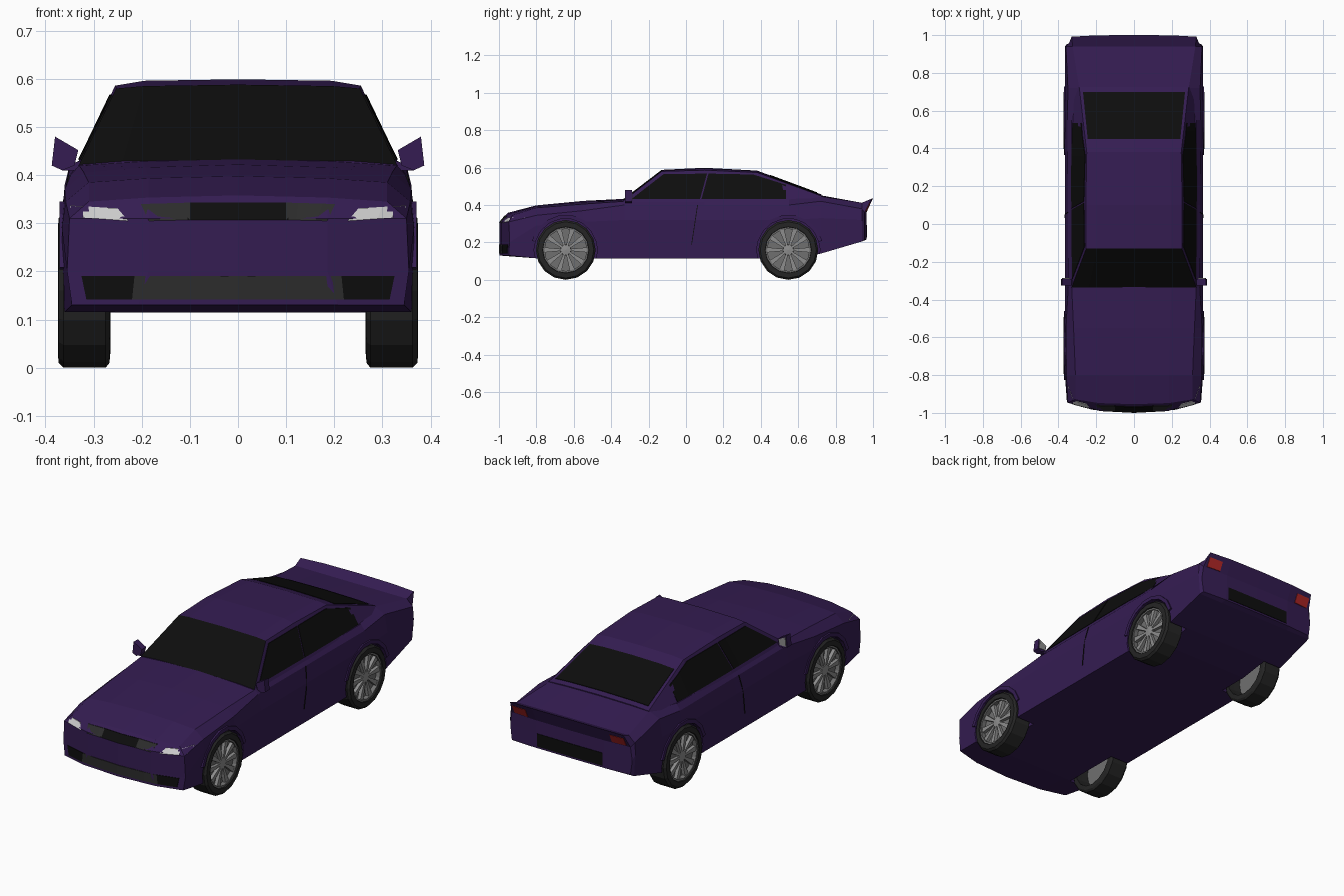
import bpy, bmesh, math
from mathutils import Vector
from mathutils.bvhtree import BVHTree

if "Cube" in bpy.data.objects:
    bpy.data.objects.remove(bpy.data.objects["Cube"])


def material(name, r, g, b):
    m = bpy.data.materials.new(name)
    m.diffuse_color = (r, g, b, 1)
    m.use_nodes = True
    m.node_tree.nodes["Principled BSDF"].inputs["Base Color"].default_value = m.diffuse_color
    return m


PAINT = material("paint", 0.035, 0.012, 0.085)
GLASS = material("glass", 0.004, 0.004, 0.004)
TRIM = material("trim", 0.025, 0.025, 0.025)
TYRE = material("rubber", 0.018, 0.018, 0.018)
RIM = material("rim", 0.16, 0.16, 0.16)
SPOKE = material("spoke", 0.27, 0.27, 0.27)
LAMP = material("lamp", 0.75, 0.75, 0.75)
TAIL = material("tail", 0.45, 0.02, 0.02)


def finish(bm, name, mats, mirror=True):
    """Mirror across x, weld, make the object; return it with its BVH."""
    if mirror:
        geom = bmesh.ops.duplicate(bm, geom=bm.verts[:] + bm.edges[:] + bm.faces[:])["geom"]
        copies = [g for g in geom if isinstance(g, bmesh.types.BMVert)]
        bmesh.ops.scale(bm, vec=(-1, 1, 1), verts=copies)
    bmesh.ops.remove_doubles(bm, verts=bm.verts[:], dist=1e-5)
    bmesh.ops.recalc_face_normals(bm, faces=bm.faces[:])
    tree = BVHTree.FromBMesh(bm)
    me = bpy.data.meshes.new(name)
    bm.to_mesh(me)
    bm.free()
    for m in mats:
        me.materials.append(m)
    ob = bpy.data.objects.new(name, me)
    bpy.context.collection.objects.link(ob)
    return ob, tree


def loft(bm, rows):
    """Skin half cross-sections; returns vert rows and faces[row][column]."""
    vr = [[bm.verts.new(p) for p in r] for r in rows]
    fs = [[bm.faces.new((a[i], a[i + 1], b[i + 1], b[i])) for i in range(len(a) - 1)]
          for a, b in zip(vr, vr[1:])]
    return vr, fs


def prism(bm, pts, axis, a, b):
    place = (lambda u, v, t: (t, u, v)) if axis == "x" else (lambda u, v, t: (u, t, v))
    lo = [bm.verts.new(place(u, v, a)) for u, v in pts]
    hi = [bm.verts.new(place(u, v, b)) for u, v in pts]
    bm.faces.new(lo)
    bm.faces.new(hi)
    for i in range(len(pts)):
        j = (i + 1) % len(pts)
        bm.faces.new((lo[i], lo[j], hi[j], hi[i]))


def lathe(bm, prof, cy, cz, n=16):
    """Spin an (x, radius) profile about a wheel axle."""
    rows = []
    for k in range(n + 1):
        a = 2 * math.pi * k / n
        rows.append([(x, cy + r * math.sin(a), cz - r * math.cos(a)) for x, r in prof])
    loft(bm, rows)
    bmesh.ops.remove_doubles(bm, verts=bm.verts[:], dist=1e-5)


def decal(name, mat, tree, d, low, high, n=4, mirror=False):
    """Thin panel between two 2D polylines, projected along d onto a surface."""
    d = Vector(d)

    def lift(u, v):
        p = Vector((0, u, v)) if d.x else Vector((u, 0, v)) if d.y else Vector((u, v, 0))
        hit = tree.ray_cast(p - 3 * d, d)[0]
        return hit if hit else p

    def resample(line):
        out = [Vector(line[0])]
        for a, b in zip(line, line[1:]):
            out += [Vector(a).lerp(Vector(b), k / n) for k in range(1, n + 1)]
        return [lift(*p) for p in out]

    bm = bmesh.new()
    lo, hi = resample(low), resample(high)
    rows = [[a - d * .003, b - d * .003, b + d * .004, a + d * .004, a - d * .003]
            for a, b in zip(lo, hi)]
    vr, _ = loft(bm, rows)
    bm.faces.new(vr[0][:4])
    bm.faces.new(vr[-1][:4])
    return finish(bm, name, [mat], mirror)


# Lower body: y, top centre z, top edge z/w, shoulder z/w, side z/w, sill z/w
STATIONS = [
    (-.997, .358, .345, .31, .31, .35, .20, .355, .13, .345),
    (-.80, .398, .385, .31, .345, .358, .29, .366, .115, .361),
    (-.55, .422, .405, .32, .37, .360, .31, .367, .115, .361),
    (-.33, .433, .420, .33, .40, .348, .32, .366, .115, .361),
    (.10, .430, .425, .33, .40, .350, .32, .366, .115, .361),
    (.55, .430, .430, .33, .40, .352, .32, .367, .115, .361),
    (.72, .452, .446, .29, .42, .350, .33, .366, .14, .360),
    (.94, .412, .412, .325, .38, .360, .32, .365, .205, .355),
    (.965, .437, .432, .33, .36, .345, .29, .355, .215, .345)]


def body_point(x, y, z):
    if y < -.99:      # bowed, raked nose
        y += .055 * (x / .36) ** 2.6 + .9 * max(0, z - .31)
    elif y > .96:     # tail lip leaning back
        y += .035 * min(1, max(0, (z - .36) / .07)) - .012 * (x / .36) ** 4
    return (x, y, z)


bm = bmesh.new()
rows = []
for y, zc, zt, wt, zs, ws, zm, wm, zb, wb in STATIONS:
    half = [(0, zc), (.6 * wt, .65 * zc + .35 * zt), (wt, zt), (ws, zs), (wm, zm),
            (wb, zb), (.6 * wb, zb), (0, zb)]
    rows.append([body_point(x, y, z) for x, z in half])
vr, _ = loft(bm, rows)
for r, s in ((vr[0], STATIONS[0]), (vr[-1], STATIONS[-1])):
    y, wt, zs, zm = s[0], s[3], s[4], s[6]
    inner = [[bm.verts.new(body_point(x, y, z)) for x in (0, .6 * wt)] for z in (zs, zm)]
    grid = [r[0:3], inner[0] + [r[3]], inner[1] + [r[4]], [r[7], r[6], r[5]]]
    for a, b in zip(grid, grid[1:]):
        for i in range(2):
            bm.faces.new((a[i], a[i + 1], b[i + 1], b[i]))
body, body_tree = finish(bm, "body", [PAINT])

# Cabin: y, roof centre z, roof flat w, edge z/w, base z/w
CABIN = [(-.335, .432, .24, .422, .33, .405, .333), (-.13, .588, .195, .58, .253, .41, .338),
         (.10, .599, .195, .586, .255, .41, .340), (.38, .584, .19, .574, .25, .41, .340),
         (.725, .456, .20, .448, .29, .40, .335)]
bm = bmesh.new()
vr, fs = loft(bm, [[(0, y, zt), (wt, y, zt - .003), (we, y, ze), (wb, y, zb), (0, y, zb)]
                   for y, zt, wt, ze, we, zb, wb in CABIN])
bm.faces.new(vr[0])
bm.faces.new(vr[-1])
for f in fs[0][:2]:   # windscreen
    f.material_index = 1
cabin, cabin_tree = finish(bm, "cabin", [PAINT, GLASS])

# Side and rear glass
SIDE, FRONT, BACK, DOWN = (-1, 0, 0), (0, 1, 0), (0, -1, 0), (0, 0, -1)
decal("front_side_window", GLASS, cabin_tree, SIDE, [(-.29, .432), (-.12, .432), (.075, .432)],
      [(-.285, .437), (-.12, .565), (.112, .568)], mirror=True)
decal("rear_side_window", GLASS, cabin_tree, SIDE, [(.083, .432), (.36, .432), (.535, .432)],
      [(.12, .568), (.36, .563), (.535, .508)], mirror=True)
decal("rear_window", GLASS, cabin_tree, DOWN, [(-.245, .45), (.245, .45)],
      [(-.27, .70), (.27, .70)], n=6)

# Door shut line
decal("door_line", GLASS, body_tree, SIDE, [(.028, .19), (.06, .40)],
      [(.032, .19), (.064, .40)], mirror=True)

# Nose and tail details
decal("upper_grille", GLASS, body_tree, FRONT, [(-.105, .307), (.105, .307)],
      [(-.105, .343), (.105, .343)])
decal("upper_grille_side", TRIM, body_tree, FRONT, [(.10, .307), (.185, .305)],
      [(.10, .343), (.202, .34)], mirror=True)
decal("headlight", LAMP, body_tree, FRONT, [(.228, .305), (.352, .314)],
      [(.25, .331), (.348, .337)], mirror=True)
decal("lower_grille", TRIM, body_tree, FRONT, [(-.22, .142), (.22, .142)],
      [(-.215, .19), (.215, .19)], n=6)
decal("lower_grille_side", GLASS, body_tree, FRONT, [(.22, .142), (.315, .142)],
      [(.215, .19), (.325, .19)], mirror=True)
decal("tail_light", TAIL, body_tree, BACK, [(.245, .365), (.325, .365)],
      [(.245, .41), (.325, .41)], mirror=True)
decal("plate_recess", GLASS, body_tree, BACK, [(-.19, .225), (.19, .225)],
      [(-.19, .292), (.19, .292)], n=6)

# Door mirrors
bm = bmesh.new()
prism(bm, [(.332, .452), (.38, .48), (.387, .42), (.365, .41), (.34, .42)], "y", -.325, -.29)
prism(bm, [(.325, .41), (.365, .41), (.365, .42), (.325, .43)], "y", -.315, -.295)
finish(bm, "door_mirror", [PAINT])
bm = bmesh.new()
prism(bm, [(.338, .451), (.376, .472), (.381, .423), (.344, .424)], "y", -.291, -.286)
finish(bm, "mirror_glass", [SPOKE])

# Wheels, arch lips and wells
R = .16
cut = bmesh.new()
for side, cy in (("front", -.643), ("rear", .547)):
    bm = bmesh.new()
    lathe(bm, [(.30, .125), (.265, .128), (.267, .15), (.275, R), (.362, R), (.373, .15),
               (.374, .124), (.355, .118), (.30, .125)], cy, R)
    finish(bm, side + "_tyres", [TYRE])

    bm = bmesh.new()
    lathe(bm, [(.335, 0), (.335, .122), (.345, .122), (.345, 0)], cy, R)
    lathe(bm, [(.335, .125), (.368, .125), (.368, .113), (.335, .113), (.335, .125)], cy, R)
    finish(bm, side + "_rims", [RIM])

    bm = bmesh.new()
    lathe(bm, [(.34, 0), (.34, .03), (.362, .027), (.365, 0)], cy, R, 10)
    for k in range(10):
        a = 2 * math.pi * k / 10
        spoke = [(.02, -.005), (.118, -.014), (.118, .014), (.02, .005)]
        prism(bm, [(cy + u * math.cos(a) - v * math.sin(a), R + u * math.sin(a) + v * math.cos(a))
                   for u, v in spoke], "x", .343, .362)
    finish(bm, side + "_spokes", [SPOKE])

    bm = bmesh.new()
    arc = [math.radians(15 + 150 * k / 7) for k in range(8)]
    for a, b in zip(arc, arc[1:]):
        prism(bm, [(cy + r * math.cos(t), R + r * math.sin(t))
                   for r, t in ((.168, a), (.188, a), (.188, b), (.168, b))], "x", .345, .371)
    finish(bm, side + "_arch_lips", [PAINT])
    lathe(cut, [(.255, 0), (.255, .17), (.5, .17), (.5, 0)], cy, R)

cutter, _ = finish(cut, "well_cutter", [PAINT])
cutter.hide_render = True
mod = body.modifiers.new("wells", "BOOLEAN")
mod.operation, mod.solver, mod.object = "DIFFERENCE", "EXACT", cutter
bpy.context.view_layer.objects.active = body
bpy.ops.object.modifier_apply(modifier=mod.name)
bpy.data.objects.remove(cutter)
